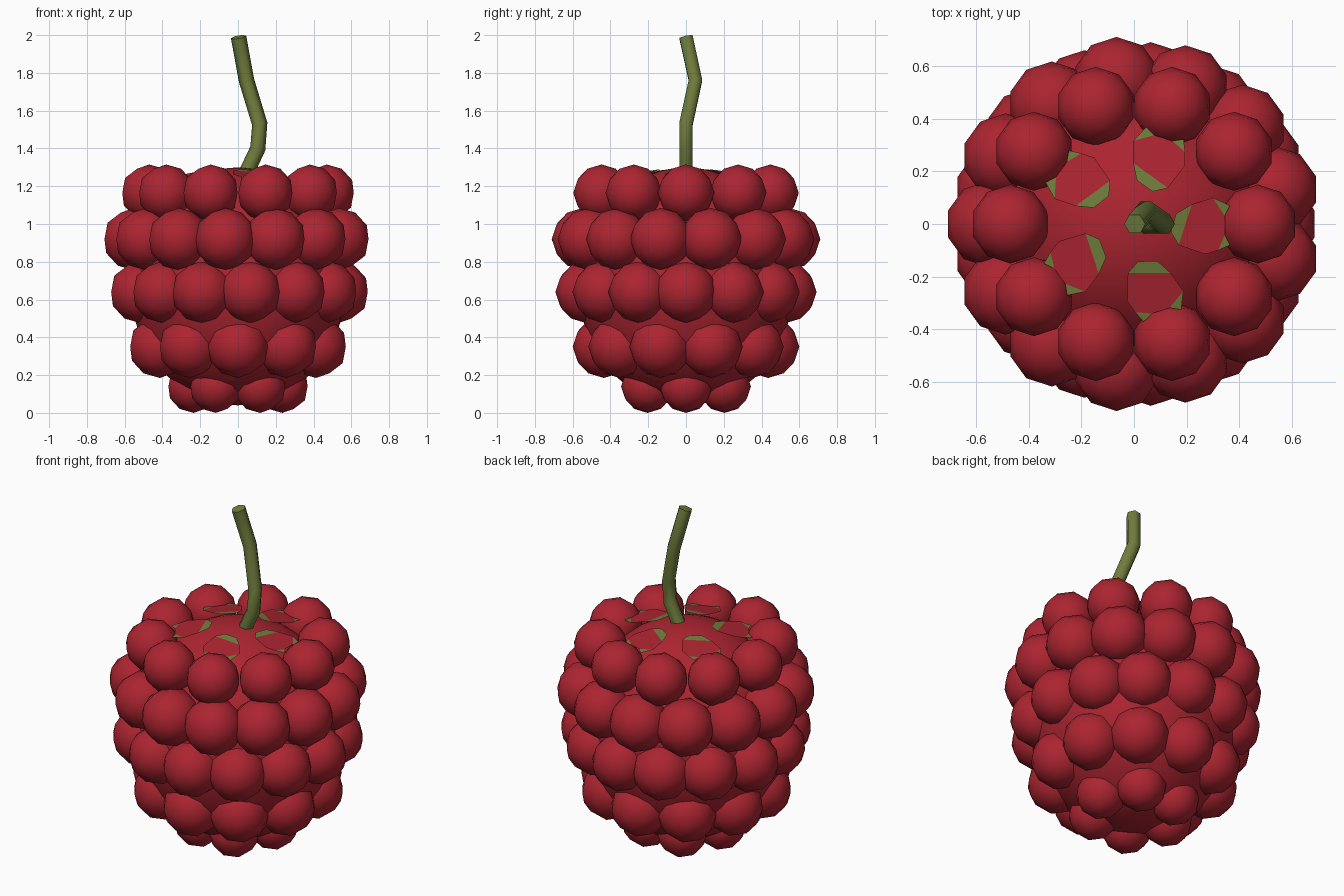
import bpy, bmesh, math
from mathutils import Matrix, Vector

if "Cube" in bpy.data.objects:
    bpy.data.objects.remove(bpy.data.objects["Cube"])

def material(name, rgb):
    m = bpy.data.materials.new(name)
    m.diffuse_color = (*rgb, 1)
    m.use_nodes = True
    m.node_tree.nodes["Principled BSDF"].inputs["Base Color"].default_value = m.diffuse_color
    return m

RED = material("berry red", (0.41, 0.018, 0.03))
GREEN = material("leaf green", (0.16, 0.205, 0.045))

def add_object(name, bm, mats, smooth=True):
    me = bpy.data.meshes.new(name)
    bm.normal_update()
    for f in bm.faces:
        f.smooth = smooth
    bm.to_mesh(me)
    bm.free()
    for m in mats:
        me.materials.append(m)
    ob = bpy.data.objects.new(name, me)
    bpy.context.collection.objects.link(ob)
    return ob

# Solid core under the drupelets
CORE_R, CORE_H, CORE_Z = 0.57, 0.63, 0.67
bm = bmesh.new()
bmesh.ops.create_icosphere(bm, subdivisions=4, radius=1,
    matrix=Matrix.Translation((0, 0, CORE_Z)) @ Matrix.Diagonal((CORE_R, CORE_R, CORE_H, 1)))
add_object("core", bm, [RED])

# Drupelet rows: count, ring radius, height, bead radius, half-step offset
rows = [(10, 0.47, 1.165, 0.15, 0), (13, 0.55, 0.92, 0.165, 0.5),
        (13, 0.53, 0.64, 0.165, 0), (10, 0.435, 0.35, 0.165, 0.5),
        (6, 0.235, 0.14, 0.14, 0)]
for i, (n, ring, z, r, off) in enumerate(rows):
    bm = bmesh.new()
    for k in range(n):
        a = 2 * math.pi * (k + off) / n
        bmesh.ops.create_icosphere(bm, subdivisions=2, radius=r,
            matrix=Matrix.Translation((ring * math.cos(a), ring * math.sin(a), z)))
    add_object(f"drupelet_row_{i + 1}", bm, [RED])

# Five sepals: red plate with green inner edge and green tips (radial, sideways)
pieces = [(0, [(.22, .075), (.17, -.08), (.27, -.115), (.32, -.10), (.345, -.04),
               (.345, .03), (.30, .10)]),
          (1, [(.22, .075), (.16, .04), (.14, -.03), (.17, -.08)]),
          (1, [(.32, -.10), (.365, -.08), (.345, -.04)]),
          (1, [(.30, .10), (.345, .03), (.365, .07)])]
bm = bmesh.new()
for k in range(5):
    rot = Matrix.Rotation(2 * math.pi * k / 5, 3, 'Z')
    for mat, pts in pieces:
        f = bm.faces.new([bm.verts.new(rot @ Vector((r, t, 1.287 - 0.2 * (r - 0.15))))
                          for r, t in pts])
        f.normal_update()
        if f.normal.z < 0:
            f.normal_flip()
        f.material_index = mat
add_object("sepals", bm, [RED, GREEN], smooth=False)

# Bent hexagonal stem
path = [(0.03, 0, 1.24), (0.105, 0, 1.40), (0.115, 0, 1.53),
        (0.045, 0.05, 1.76), (0.003, 0, 1.99)]
pts = [Vector(p) for p in path]
bm = bmesh.new()
rings = []
for i, p in enumerate(pts):
    d = (pts[min(i + 1, len(pts) - 1)] - pts[max(i - 1, 0)]).normalized()
    u = Vector((0, 1, 0)).cross(d).normalized()
    v = d.cross(u)
    rings.append([bm.verts.new(p + 0.041 * (math.cos(a) * u + math.sin(a) * v))
                  for a in (math.pi * j / 3 for j in range(6))])
for lo, hi in zip(rings, rings[1:]):
    for j in range(6):
        bm.faces.new((lo[j], lo[(j + 1) % 6], hi[(j + 1) % 6], hi[j]))
bm.faces.new(rings[0][::-1])
bm.faces.new(rings[-1])
stem = add_object("stem", bm, [GREEN])
bpy.context.view_layer.objects.active = stem
stem.select_set(True)
bpy.ops.object.shade_smooth_by_angle(angle=math.radians(65))
